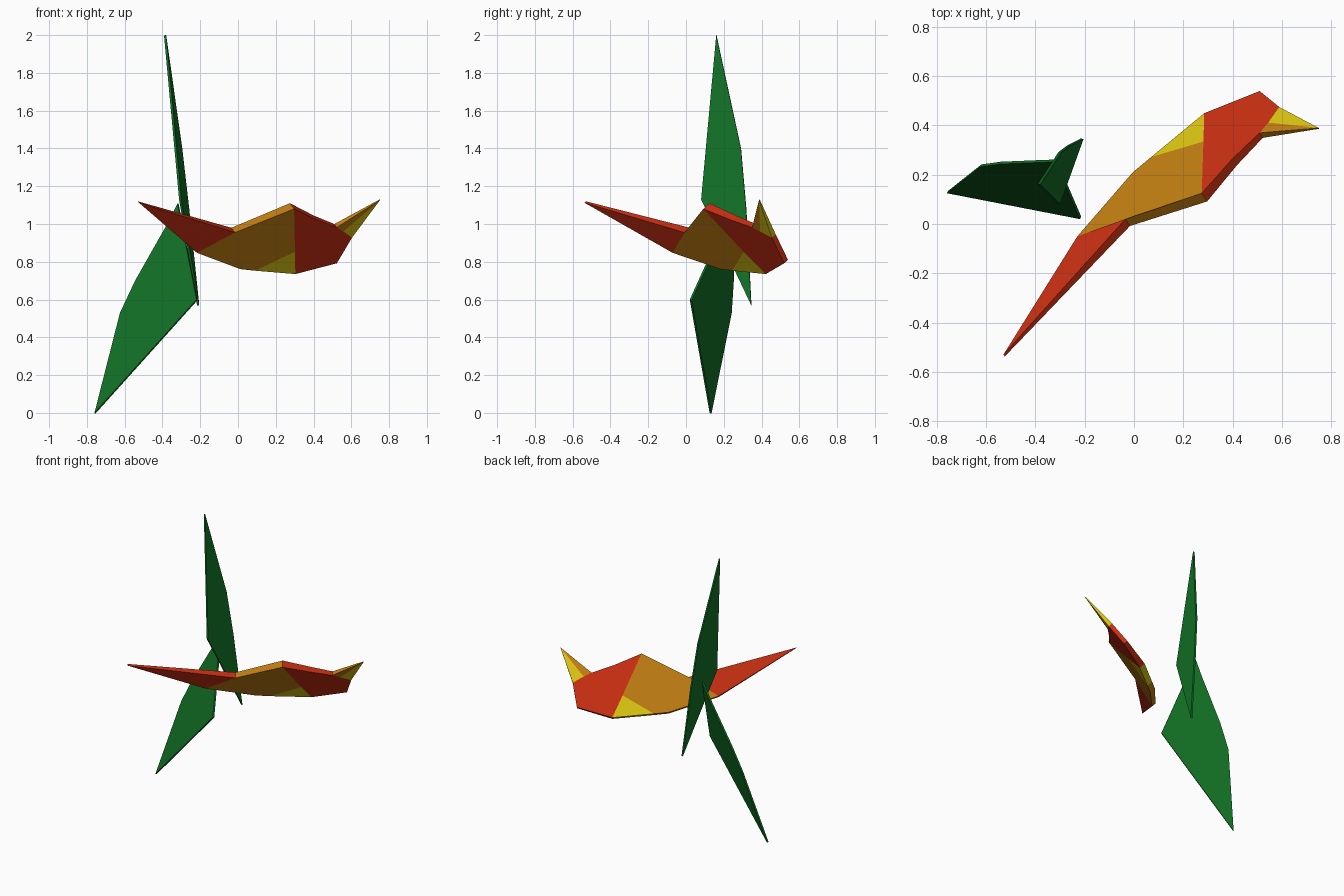
import bpy, bmesh
from mathutils import Vector

cube = bpy.data.objects.get("Cube")
if cube:
    bpy.data.objects.remove(cube, do_unlink=True)


def material(name, rgb):
    m = bpy.data.materials.new(name)
    m.use_nodes = True
    m.diffuse_color = (*rgb, 1)
    bsdf = next(n for n in m.node_tree.nodes if n.type == 'BSDF_PRINCIPLED')
    bsdf.inputs["Base Color"].default_value = (*rgb, 1)
    bsdf.inputs["Roughness"].default_value = 0.8
    return m


RED, ORANGE, YELLOW = 0, 1, 2
body_colours = [material("red", (0.58, 0.028, 0.006)),
                material("orange", (0.53, 0.205, 0.006)),
                material("yellow", (0.70, 0.55, 0.006))]
green = [material("leaf green", (0.006, 0.165, 0.019))]


def slab(name, points, panels, normal, mats):
    """Thin plate: points are (x, y, z, thickness), panels are (colour, corner keys).
    Panel borders used only once become the side walls."""
    bm = bmesh.new()
    n = Vector(normal).normalized()
    back = {k: bm.verts.new(p[:3]) for k, p in points.items()}
    front = {k: bm.verts.new(Vector(p[:3]) - n * p[3]) for k, p in points.items()}
    edges = {}
    for colour, keys in panels:
        bm.faces.new([back[k] for k in keys]).material_index = colour
        bm.faces.new([front[k] for k in reversed(keys)]).material_index = colour
        for a, b in zip(keys, keys[1:] + keys[:1]):
            edges.setdefault(frozenset((a, b)), []).append((a, b, colour))
    for users in edges.values():
        if len(users) == 1:
            a, b, colour = users[0]
            wall = bm.faces.new((back[b], back[a], front[a], front[b]))
            wall.material_index = colour
    bmesh.ops.recalc_face_normals(bm, faces=bm.faces)
    mesh = bpy.data.meshes.new(name)
    bm.to_mesh(mesh)
    bm.free()
    for m in mats:
        mesh.materials.append(m)
    obj = bpy.data.objects.new(name, mesh)
    bpy.context.scene.collection.objects.link(obj)
    return obj


# Bird body: one tilted plate, thick in the middle and thin at both tips
body = {
    "tail": (-0.53, -0.53, 1.12, 0.012),
    "rump": (-0.035, 0.02, 0.98, 0.042),
    "peak": (0.275, 0.125, 1.11, 0.05),
    "nape": (0.40, 0.265, 1.045, 0.04),
    "neck": (0.51, 0.37, 1.00, 0.03),
    "beak": (0.75, 0.39, 1.13, 0.005),
    "face": (0.59, 0.475, 0.945, 0.03),
    "cheek": (0.545, 0.412, 0.978, 0.03),
    "chin": (0.51, 0.54, 0.81, 0.03),
    "belly": (0.285, 0.45, 0.76, 0.042),
    "patch_low": (0.07, 0.272, 0.778, 0.042),
    "patch_high": (0.282, 0.335, 0.88, 0.045),
    "loin": (-0.005, 0.21, 0.785, 0.04),
    "hip": (-0.23, -0.05, 0.865, 0.03),
}
panels = [
    (RED, ["tail", "rump", "hip"]),
    (ORANGE, ["rump", "peak", "patch_high", "patch_low", "loin", "hip"]),
    (YELLOW, ["patch_low", "patch_high", "belly"]),
    (RED, ["peak", "nape", "neck", "cheek", "face", "chin", "belly", "patch_high"]),
    (ORANGE, ["neck", "beak", "cheek"]),
    (YELLOW, ["cheek", "beak", "face"]),
]
slab("bird_body", body, panels, (-0.44, 0.67, 0.6), body_colours)


# Leaves: flat single-colour plates from an outline
def leaf(name, outline, normal, thickness):
    pts = {i: (*p, thickness) for i, p in enumerate(outline)}
    slab(name, pts, [(0, list(pts))], normal, green)


leaf("upper_leaf",
     [(-0.38, 0.16, 2.0), (-0.295, 0.29, 1.40), (-0.258, 0.318, 1.08),
      (-0.205, 0.345, 0.57), (-0.30, 0.08, 1.13)],
     (0.158, -0.026, 0.017), 0.012)
leaf("lower_leaf",
     [(-0.76, 0.125, 0.0), (-0.22, 0.02, 0.60), (-0.32, 0.252, 1.11),
      (-0.375, 0.25, 1.0), (-0.545, 0.243, 0.70), (-0.625, 0.232, 0.53)],
     (-0.193, -0.341, 0.114), 0.012)
